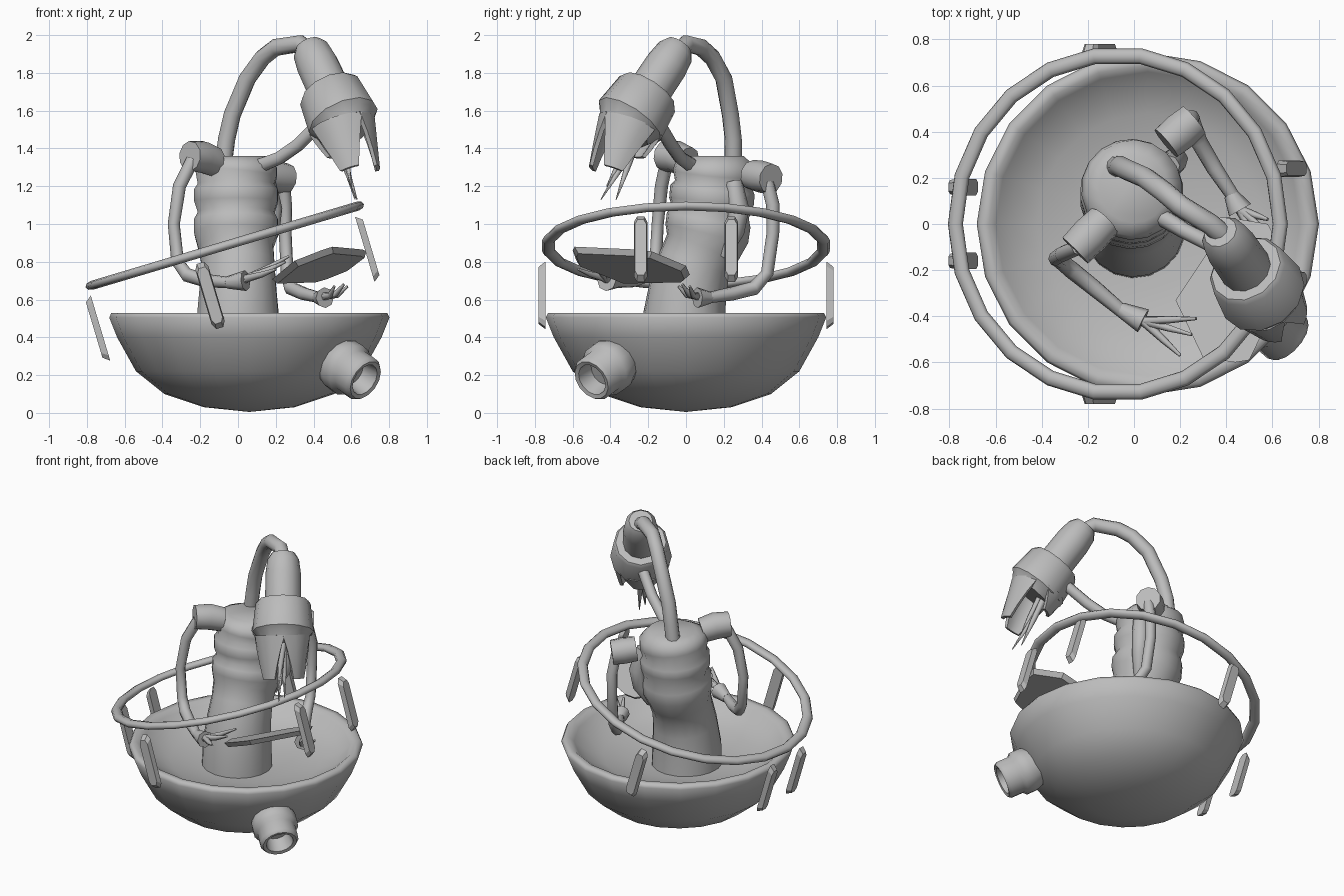
import bpy, bmesh, math
from mathutils import Vector, Matrix

if "Cube" in bpy.data.objects:
    bpy.data.objects.remove(bpy.data.objects["Cube"])

GREY = (0.5, 0.5, 0.5, 1)
mat = bpy.data.materials.new("plain grey")
mat.use_nodes = True
mat.diffuse_color = GREY
mat.node_tree.nodes["Principled BSDF"].inputs["Base Color"].default_value = GREY


def finish(name, bm, angle):
    bmesh.ops.recalc_face_normals(bm, faces=bm.faces)
    me = bpy.data.meshes.new(name)
    bm.to_mesh(me)
    bm.free()
    me.materials.append(mat)
    ob = bpy.data.objects.new(name, me)
    bpy.context.collection.objects.link(ob)
    bpy.ops.object.select_all(action="DESELECT")
    ob.select_set(True)
    bpy.context.view_layer.objects.active = ob
    bpy.ops.object.shade_smooth_by_angle(angle=math.radians(angle))


def bridge(bm, rings):
    for a, b in zip(rings, rings[1:]):
        n = len(a)
        for i in range(n):
            bm.faces.new((a[i], a[(i + 1) % n], b[(i + 1) % n], b[i]))


def tube(name, path, radii, sides=10):
    """Sweep a circle of changing radius along a path."""
    pts = [Vector(p) for p in path]
    if not isinstance(radii, (list, tuple)):
        radii = [radii] * len(pts)
    bm, rings, side = bmesh.new(), [], Vector((1, 0.13, 0.07))
    for i, p in enumerate(pts):
        t = pts[min(i + 1, len(pts) - 1)] - pts[max(i - 1, 0)]
        t.normalize()
        side = (side - t * side.dot(t)).normalized()
        up = t.cross(side)
        turn = [math.tau * k / sides for k in range(sides)]
        rings.append([bm.verts.new(p + radii[i] * (side * math.cos(a) + up * math.sin(a))) for a in turn])
    bridge(bm, rings)
    bm.faces.new(rings[0])
    bm.faces.new(rings[-1])
    finish(name, bm, 62)


def lathe(name, profile, matrix, sides=20, close=False, angle=50):
    """Spin (radius, height) points about the local z axis."""
    bm, rings = bmesh.new(), []
    for r, z in profile:
        rings.append([bm.verts.new((r * math.cos(math.tau * k / sides), r * math.sin(math.tau * k / sides), z))
                      for k in range(sides)])
    bridge(bm, rings + rings[:1] if close else rings)
    bmesh.ops.remove_doubles(bm, verts=bm.verts, dist=0.0005)
    bm.transform(matrix)
    finish(name, bm, angle)


def slab(name, outline, offset, inset):
    """Thick polygon whose far side is smaller."""
    bm = bmesh.new()
    pts = [Vector(p) for p in outline]
    mid = sum(pts, Vector()) / len(pts)
    a = [bm.verts.new(p) for p in pts]
    b = [bm.verts.new(mid + (p - mid) * inset + offset) for p in pts]
    bridge(bm, [a, b])
    bm.faces.new(a)
    bm.faces.new(b)
    finish(name, bm, 25)


def aim(start, direction):
    return Matrix.Translation(start) @ Vector(direction).to_track_quat("Z", "Y").to_matrix().to_4x4()


# Bowl-shaped hull with a thick rounded rim
lathe("bowl_hull", [(0, .005), (.24, .03), (.45, .1), (.6, .22), (.7, .4), (.742, .505), (.73, .53), (.69, .53),
                    (.66, .505), (.6, .455), (.48, .405), (.28, .37), (0, .35)],
      Matrix.Translation((.06, 0, 0)), angle=75)

# Tilted hoop
frame = Matrix.Translation((-.07, 0, .885)) @ Matrix.Rotation(-math.radians(16.6), 4, "Y")
tilt = frame.to_3x3()
lathe("hoop", [(.735 + .034 * math.cos(a), .024 * math.sin(a)) for a in [math.tau * k / 8 for k in range(8)]],
      frame, 22, close=True, angle=70)

# Blades hanging below the hoop
for u, v, label in ((-.77, .16, "right"), (-.15, .76, "middle"), (.72, .24, "left")):
    for s, end in ((1, "back"), (-1, "front")):
        spot = Vector((u, v * s, -.23))
        out = Vector((1 if u > 0 else -1, 0, 0)) if abs(u) > .5 else Vector((0, s, 0))
        tang = Vector((-out.y, out.x, 0))
        shape = [(-.036, -.15), (-.02, -.18), (.02, -.18), (.036, -.15), (.036, .15), (.02, .18), (-.02, .18), (-.036, .15)]
        pts = [frame @ (spot - out * .015 + tang * a + Vector((0, 0, b))) for a, b in shape]
        slab(f"{label}_{end}_blade", pts, tilt @ (out * .035), .85)

# Thruster nozzle
lathe("nozzle", [(0, 0), (.13, 0), (.146, .05), (.146, .11), (.125, .13), (.125, .21), (.11, .23), (.088, .225),
                 (.075, .13), (0, .13)], aim((.52, -.365, .275), (.64, -.56, -.42)), 14)

# Control panel sloping toward the body
edge = [(.18, -.33), (.4, .0), (.46, .02), (.58, .0), (.68, -.18), (.66, -.26), (.5, -.59), (.44, -.6), (.3, -.58)]
slab("control_panel", [(x, y, .57 + .36 * x - .22 * y) for x, y in edge], Vector((.006, -.005, -.03)), .92)

# Segmented body, leaning back
tube("body", [(0, -.01, .35), (0, -.01, .5), (0, .01, .66), (0, .045, .79), (-.01, .085, .87), (-.01, .11, .95),
              (-.01, .12, 1.02), (-.01, .13, 1.06), (-.01, .135, 1.12), (-.01, .14, 1.18), (-.01, .145, 1.21),
              (-.01, .15, 1.27), (0, .155, 1.32), (0, .155, 1.36)],
     [.225, .22, .205, .195, .2, .225, .225, .205, .225, .225, .205, .22, .21, .15], 18)
tube("side_hose", [(.15, .25, 1.22), (.18, .28, 1.08), (.17, .26, .96), (.13, .2, .83)], [.05, .055, .05, .03], 8)

# Shoulders and arms
tube("right_shoulder", [(-.13, .01, 1.33), (-.19, -.05, 1.355), (-.255, -.115, 1.36)], [.08, .086, .08], 10)
tube("left_shoulder", [(.14, .35, 1.26), (.2, .4, 1.25), (.26, .45, 1.24)], [.08, .086, .08], 10)
tube("right_arm", [(-.24, -.1, 1.34), (-.31, -.13, 1.2), (-.34, -.15, 1.0), (-.32, -.16, .8), (-.27, -.2, .73),
                   (-.17, -.28, .7), (-.05, -.38, .69)], [.035, .035, .032, .034, .038, .036, .03], 8)
tube("left_arm", [(.24, .43, 1.22), (.25, .46, 1.1), (.25, .46, .95), (.26, .43, .74), (.28, .36, .66),
                  (.35, .24, .63), (.43, .12, .61)], [.036, .036, .034, .034, .038, .036, .03], 8)


def hand(side, wrist, palm, tips, lift):
    tube(side + "_palm", [wrist, palm], [.032, .055], 8)
    for i, tip in enumerate(tips):
        p, q = Vector(palm), Vector(tip)
        start = p.lerp(q, -.05) + Vector((0, 0, .01))
        tube(f"{side}_finger_{i + 1}", [start, p.lerp(q, .55) + Vector((0, 0, lift)), q], [.022, .016, .007], 6)


hand("right", (-.06, -.37, .69), (.04, -.42, .7), [(.27, -.41, .83), (.25, -.48, .8), (.2, -.57, .76)], .0)
hand("left", (.42, .13, .61), (.46, .06, .61), [(.51, -.04, .67), (.56, -.02, .68), (.58, .02, .67)], -.02)

# Arched neck pipe and feed hose
tube("neck_pipe", [(-.08, .25, 1.3), (-.06, .25, 1.45), (-.03, .235, 1.58), (.05, .2, 1.77), (.13, .14, 1.88),
                   (.2, .08, 1.935), (.33, .0, 1.955), (.4, -.06, 1.9)], .046, 10)
tube("feed_hose", [(.04, .1, 1.28), (.12, .03, 1.31), (.22, -.03, 1.35), (.32, -.08, 1.42), (.44, -.15, 1.54)],
     [.045, .04, .036, .036, .036], 8)

# Head: sleeve and flared collar
head = aim((.385, -.05, 1.92), (.36, -.52, -.78))
lathe("head_sleeve", [(0, -.03), (.075, -.03), (.1, .01), (.112, .1), (.115, .35), (0, .35)], head, 12)
lathe("head_collar", [(.1, .28), (.16, .28), (.175, .3), (.195, .48), (.175, .5), (.15, .54), (0, .54)],
      head, 12)
jaw = aim((.55, -.295, 1.52), (.25, -.32, -.9))


# Claw blades: curved shells narrowing to a tip
def claw(name, centre, spread, length):
    bm, rows = bmesh.new(), []
    for f in (0, .35, .7, 1):
        half = spread * (1 - .55 * f)
        row = []
        for r, order in ((.18 - .045 * f, 1), (.15 - .035 * f, -1)):
            for k in range(-2, 3):
                a = centre + order * half * k / 2
                row.append(bm.verts.new((r * math.cos(a), r * math.sin(a), length * f)))
        rows.append(row)
    bridge(bm, rows)
    bm.faces.new(rows[0])
    bm.faces.new(rows[-1])
    bm.transform(jaw)
    finish(name, bm, 40)


for i, (turn, length) in enumerate(((40, .28), (140, .28), (270, .13))):
    claw(f"claw_{i + 1}", math.radians(turn), math.radians(52), length)

# Thin needles inside the claw
for i, tip in enumerate([(.63, -.45, 1.13), (.62, -.37, 1.13), (.6, -.42, 1.2)]):
    end = Vector(tip)
    start = Vector((.5 + .02 * i, -.22 - .02 * i, 1.5))
    tube(f"needle_{i + 1}", [start, start.lerp(end, .55), end], [.024, .018, .003], 6)
